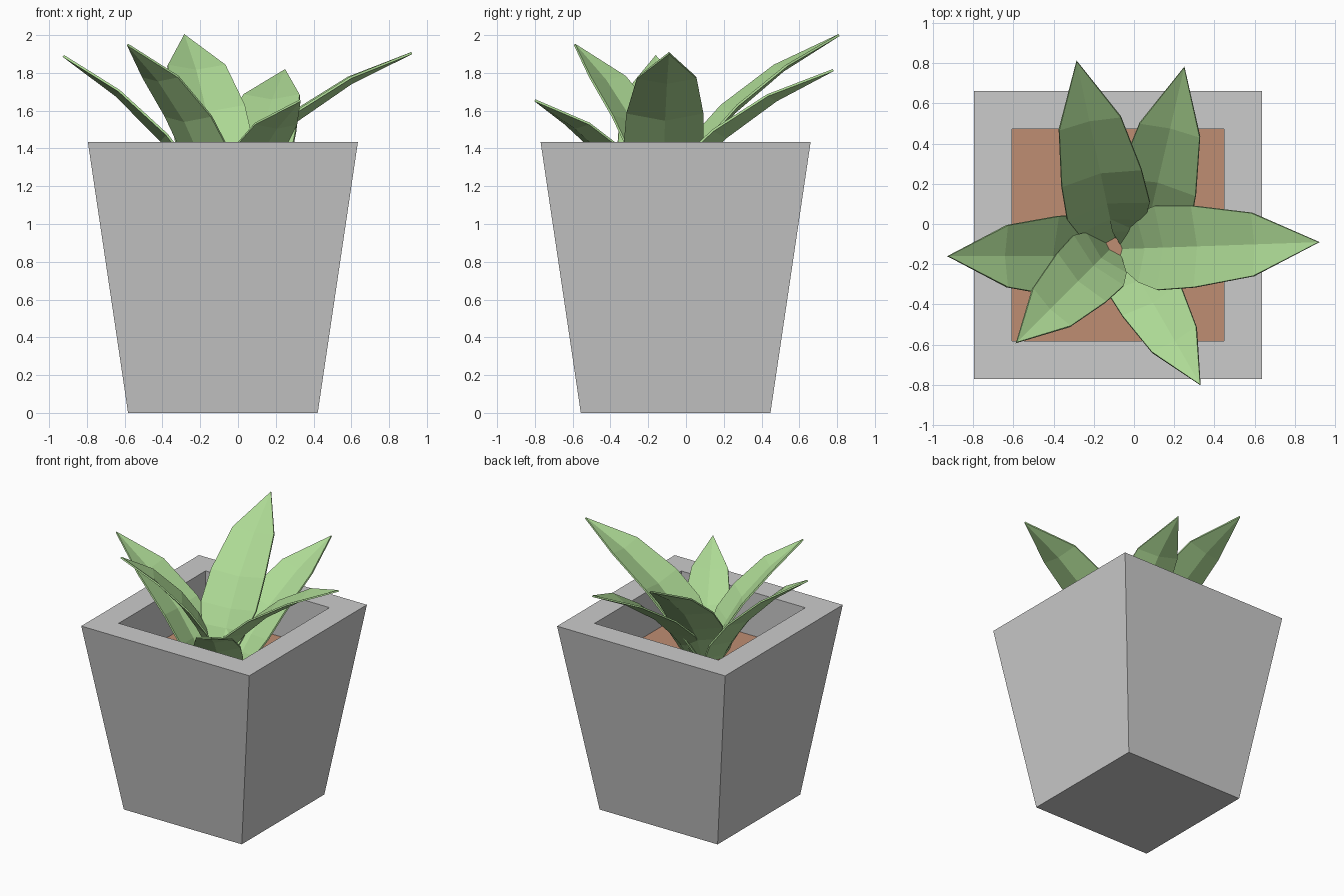
import bpy, bmesh
from math import radians, sin, cos
from mathutils import Vector

if "Cube" in bpy.data.objects:
    bpy.data.objects.remove(bpy.data.objects["Cube"])

POT_X, POT_Y = -0.08, -0.055
RIM_Z, SOIL_Z = 1.435, 1.10


def material(name, rgb):
    m = bpy.data.materials.new(name)
    m.diffuse_color = (*rgb, 1)
    m.use_nodes = True
    m.node_tree.nodes["Principled BSDF"].inputs["Base Color"].default_value = m.diffuse_color
    return m


def add_object(name, bm, mat=None):
    bmesh.ops.recalc_face_normals(bm, faces=bm.faces)
    mesh = bpy.data.meshes.new(name)
    bm.to_mesh(mesh)
    bm.free()
    ob = bpy.data.objects.new(name, mesh)
    bpy.context.collection.objects.link(ob)
    if mat:
        mesh.materials.append(mat)
    return ob


def square(bm, half, z):
    return [bm.verts.new((POT_X + sx * half, POT_Y + sy * half, z))
            for sx, sy in ((-1, -1), (1, -1), (1, 1), (-1, 1))]


# Planter: tapered outside, flat rim, straight inner walls down to the soil
bm = bmesh.new()
rings = [square(bm, h, z) for h, z in
         ((0.502, 0), (0.715, RIM_Z), (0.5275, RIM_Z), (0.5275, SOIL_Z))]
bm.faces.new(rings[0])
for a, b in zip(rings, rings[1:]):
    for i in range(4):
        j = (i + 1) % 4
        bm.faces.new((a[i], a[j], b[j], b[i]))
# orient consistently by closing temporarily with a floor
floor = bm.faces.new(rings[-1])
bmesh.ops.recalc_face_normals(bm, faces=bm.faces)
bmesh.ops.delete(bm, geom=[floor], context='FACES_ONLY')
add_object("planter", bm)

# Soil
bm = bmesh.new()
bm.faces.new(square(bm, 0.5275, SOIL_Z))
add_object("soil", bm, material("soil_brown", (0.52, 0.27, 0.17)))

# Leaf rows from the tip down: segment length, slope angle, half width, channel depth
ROWS = [(0.355, 21.5, 0.157, 0.030),
        (0.350, 32, 0.203, 0.045),
        (0.245, 42, 0.210, 0.055),
        (0.150, 52, 0.170, 0.050),
        (0.250, 65, 0.070, 0.020)]
green = material("leaf_green", (0.42, 0.70, 0.30))


def leaf(name, tip, heading, pitch, scale):
    h = radians(heading)
    out = Vector((cos(h), sin(h), 0))
    side = Vector((-sin(h), cos(h), 0))
    up = Vector((0, 0, 1))
    bm = bmesh.new()
    p = Vector(tip)
    prev = [bm.verts.new(p)]
    for length, angle, half, depth in ROWS:
        a = radians(angle + pitch)
        p = p - scale * length * (out * cos(a) + up * sin(a))
        normal = up * cos(a) - out * sin(a)
        row = [bm.verts.new(p + scale * half * side),
               bm.verts.new(p - scale * depth * normal),
               bm.verts.new(p - scale * half * side)]
        for i in range(2):
            if len(prev) == 1:
                bm.faces.new((prev[0], row[i], row[i + 1]))
            else:
                bm.faces.new((prev[i], row[i], row[i + 1], prev[i + 1]))
        prev = row
    ob = add_object(name, bm, green)
    mod = ob.modifiers.new("thickness", 'SOLIDIFY')
    mod.thickness = 0.012
    mod.offset = 0


# Six leaves: tip position, heading, extra pitch, scale
for name, tip, heading, pitch, scale in (
        ("leaf_back_left", (-0.285, 0.81, 2.0), 102, 5.5, 1.0),
        ("leaf_back_right", (0.25, 0.78, 1.815), 77, 1, 0.98),
        ("leaf_left", (-0.925, -0.16, 1.89), 180, 10.5, 0.98),
        ("leaf_right", (0.92, -0.09, 1.905), 2, 0, 1.0),
        ("leaf_front_left", (-0.585, -0.59, 1.95), 225, 13, 0.845),
        ("leaf_front_right", (0.33, -0.80, 1.655), 300, 4, 0.81)):
    leaf(name, tip, heading, pitch, scale)
